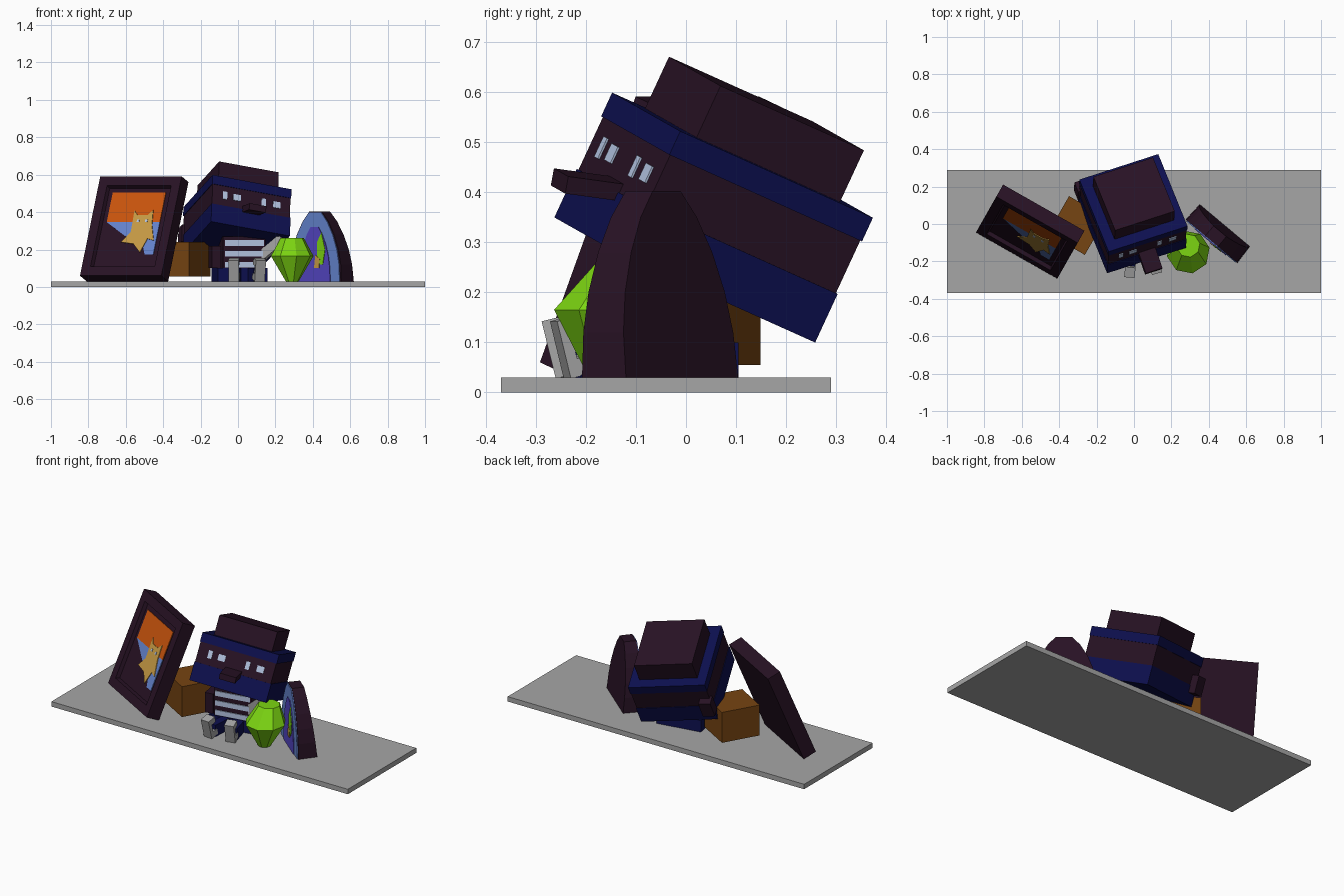
import bpy, bmesh, math
from mathutils import Matrix, Vector

if "Cube" in bpy.data.objects:
    bpy.data.objects.remove(bpy.data.objects["Cube"])


def material(name, r, g, b):
    m = bpy.data.materials.new(name)
    m.diffuse_color = (r, g, b, 1)
    m.use_nodes = True
    m.node_tree.nodes["Principled BSDF"].inputs["Base Color"].default_value = m.diffuse_color
    return m


GRAY = material("gray", .38, .38, .38)
PLUM = material("dark plum", .021, .006, .018)
NAVY = material("navy", .004, .005, .08)
PALE = material("pale blue", .47, .57, .78)
ORANGE = material("orange", .6, .09, .004)
BLUE = material("sky blue", .13, .23, .62)
TAN = material("tan", .58, .33, .06)
GREEN = material("bright green", .2, .66, .006)
BROWN = material("brown", .18, .058, .006)
VIOLET = material("violet", .09, .06, .55)


def finish(name, bm, mat, M=Matrix()):
    bmesh.ops.recalc_face_normals(bm, faces=bm.faces)
    me = bpy.data.meshes.new(name)
    bm.to_mesh(me)
    bm.free()
    ob = bpy.data.objects.new(name, me)
    me.materials.append(mat)
    ob.matrix_world = M
    bpy.context.collection.objects.link(ob)
    return ob


def box(name, center, size, mat, M=Matrix()):
    bm = bmesh.new()
    bmesh.ops.create_cube(bm, size=1)
    bmesh.ops.scale(bm, vec=size, verts=bm.verts)
    bmesh.ops.translate(bm, vec=center, verts=bm.verts)
    return finish(name, bm, mat, M)


def plate(name, pts, y, mat, M, thick=.004):
    """Thin plate in the local xz plane, front at y."""
    bm = bmesh.new()
    f = bm.faces.new([bm.verts.new((x, y, z)) for x, z in pts])
    r = bmesh.ops.extrude_face_region(bm, geom=[f])
    vs = [v for v in r["geom"] if isinstance(v, bmesh.types.BMVert)]
    bmesh.ops.translate(bm, vec=(0, thick, 0), verts=vs)
    return finish(name, bm, mat, M)


def axes(x, y, z, origin):
    return Matrix.Translation(origin) @ Matrix((x, y, z)).transposed().to_4x4()


def yawed(deg, loc):
    return Matrix.Translation(loc) @ Matrix.Rotation(math.radians(deg), 4, 'Z')


# Base slab
box("base_slab", (0, -.04, .015), (2, .66, .03), GRAY)

# Leaning picture frame (origin at its lower left front corner)
c, s = math.cos(math.radians(22.5)), math.sin(math.radians(22.5))
F = axes((.87, -.494, 0), (.494 * c, .87 * c, -s), (.494 * s, .87 * s, c),
         (-.845, -.045, .06))
bm = bmesh.new()
bmesh.ops.create_cube(bm, size=1)
bmesh.ops.scale(bm, vec=(.5, .08, .575), verts=bm.verts)
bmesh.ops.translate(bm, vec=(.25, .04, .2875), verts=bm.verts)
front = min(bm.faces, key=lambda f: f.calc_center_median().y)
bmesh.ops.inset_region(bm, faces=[front], thickness=.075)
bmesh.ops.inset_region(bm, faces=[front], thickness=.012, depth=-.02)
finish("picture_frame", bm, PLUM, F)
plate("picture_sky", [(.087, .317), (.413, .317), (.413, .488), (.087, .488)], .016, ORANGE, F)
plate("picture_sea", [(.087, .317), (.227, .23), (.33, .2), (.36, .13), (.413, .13),
                      (.413, .317)], .016, BLUE, F)
plate("picture_animal", [(.245, .385), (.27, .355), (.33, .355), (.36, .385), (.37, .3),
                         (.4, .21), (.36, .22), (.33, .14), (.28, .19), (.2, .2),
                         (.25, .26)], .012, TAN, F)
for u in (.275, .325):
    plate("picture_animal_eye", [(u, .315), (u + .014, .315), (u + .014, .33), (u, .33)],
          .009, PALE, F)

# Brown crate
box("crate", (0, 0, .147), (.23, .23, .185), BROWN, yawed(-30, (-.305, -.008, 0)))

# Head: stacked blocks, tilted back and turned (origin at centre of brim top)
H = axes((.937, .303, -.171), (-.347, .856, -.385), (.03, .42, .907), (-.003, .113, .474))
box("head_cap", (0, 0, .055), (.34, .335, .118), PLUM, H)
for name, z0, z1, w, mat in (("head_brim", -.052, 0, .45, NAVY),
                             ("head_face_band", -.168, -.052, .444, PLUM),
                             ("head_lower", -.275, -.168, .45, NAVY)):
    box(name, (0, 0, (z0 + z1) / 2), (w, w, z1 - z0), mat, H)
for a, w, h in ((-.15, .024, .045), (-.082, .042, .036), (.07, .024, .045), (.145, .042, .036)):
    box("eye_white", (a, -.223, -.107), (w, .006, h), PALE, H)
box("snout", (0, -.055, 0), (.095, .13, .035), PLUM,
    H @ Matrix.Translation((0, -.215, -.165)) @ Matrix.Rotation(math.radians(15.5), 4, 'X'))
box("hair_knot", (-.2, .235, -.16), (.07, .06, .1), PLUM, H)

# Seated body with striped front
B = yawed(10, (.02, -.02, 0))
box("torso", (0, 0, .17), (.23, .16, .2), PLUM, B)
for z in (.235, .177, .119):
    box("shirt_stripe", (0, -.081, z), (.212, .008, .03), PALE, B)
box("seat", (-.01, .01, .065), (.27, .19, .07), NAVY, B)
box("left_arm", (-.15, -.02, .16), (.05, .1, .12), PLUM, B)

# Legs ending in upright gray shoes, leaning forward
for x, y, yaw in ((-.02, -.235, -5), (.11, -.215, 15)):
    S = yawed(yaw, (x, y, .03))
    box("leg", (0, .09, .035), (.05, .16, .07), NAVY, S)
    T = S @ Matrix.Rotation(math.radians(14), 4, 'X')
    box("shoe_sole", (0, -.012, .062), (.056, .022, .118), GRAY, T)
    for z in (.022, .104):
        box("shoe_block", (0, .015, z), (.056, .036, .034), GRAY, T)

# Gray arm reaching to the pot
p, q = Vector((.11, -.05, .15)), Vector((.24, -.1, .26))
box("right_arm", (0, 0, (q - p).length / 2), (.05, .05, (q - p).length), GRAY,
    Matrix.Translation(p) @ (q - p).to_track_quat('Z', 'Y').to_matrix().to_4x4())

# Faceted green vessel: narrow foot, wide middle, small top
bm = bmesh.new()
rings = []
for r, z, dy in ((.035, .03, -.01), (.116, .165, 0), (.063, .262, .035)):
    rings.append([bm.verts.new((.29 + r * math.cos(math.tau * i / 8 + .2),
                                -.15 + dy + r * math.sin(math.tau * i / 8 + .2), z))
                  for i in range(8)])
for lo, hi in zip(rings, rings[1:]):
    for i in range(8):
        j = (i + 1) % 8
        bm.faces.new((lo[i], lo[j], hi[j], hi[i]))
bm.faces.new(rings[0])
bm.faces.new(rings[-1])
finish("green_vessel", bm, GREEN)

# Arched stone: profile lofted from flat front to tapering back
A = yawed(-40, (.45, -.05, 0))
half = [(.18, .03), (.176, .12), (.16, .2), (.13, .28), (.09, .35), (.045, .402)]
arch = half + [(-x, z) for x, z in reversed(half)]
bm = bmesh.new()
fr = [bm.verts.new((x, -.055, z)) for x, z in arch]
bk = [bm.verts.new((x * .97, .055 - .04 * (z - .03) / .37, z)) for x, z in arch]
bm.faces.new(fr)
bm.faces.new(bk)
for i in range(len(arch)):
    j = (i + 1) % len(arch)
    bm.faces.new((fr[i], fr[j], bk[j], bk[i]))
finish("arched_stone", bm, PLUM, A)


def scaled(k, kz):
    return [(x * k, .03 + (z - .03) * kz) for x, z in arch]


plate("arch_face", scaled(.95, .99), -.06, BLUE, A, .006)
plate("arch_panel", scaled(.6, .78), -.064, VIOLET, A, .005)
plate("arch_leaf", [(.02, .12), (.06, .12), (.075, .2), (.05, .29), (.02, .24)], -.067, GREEN, A)
plate("arch_flower", [(.0, .1), (.035, .1), (.04, .15), (.01, .17)], -.069, TAN, A)
